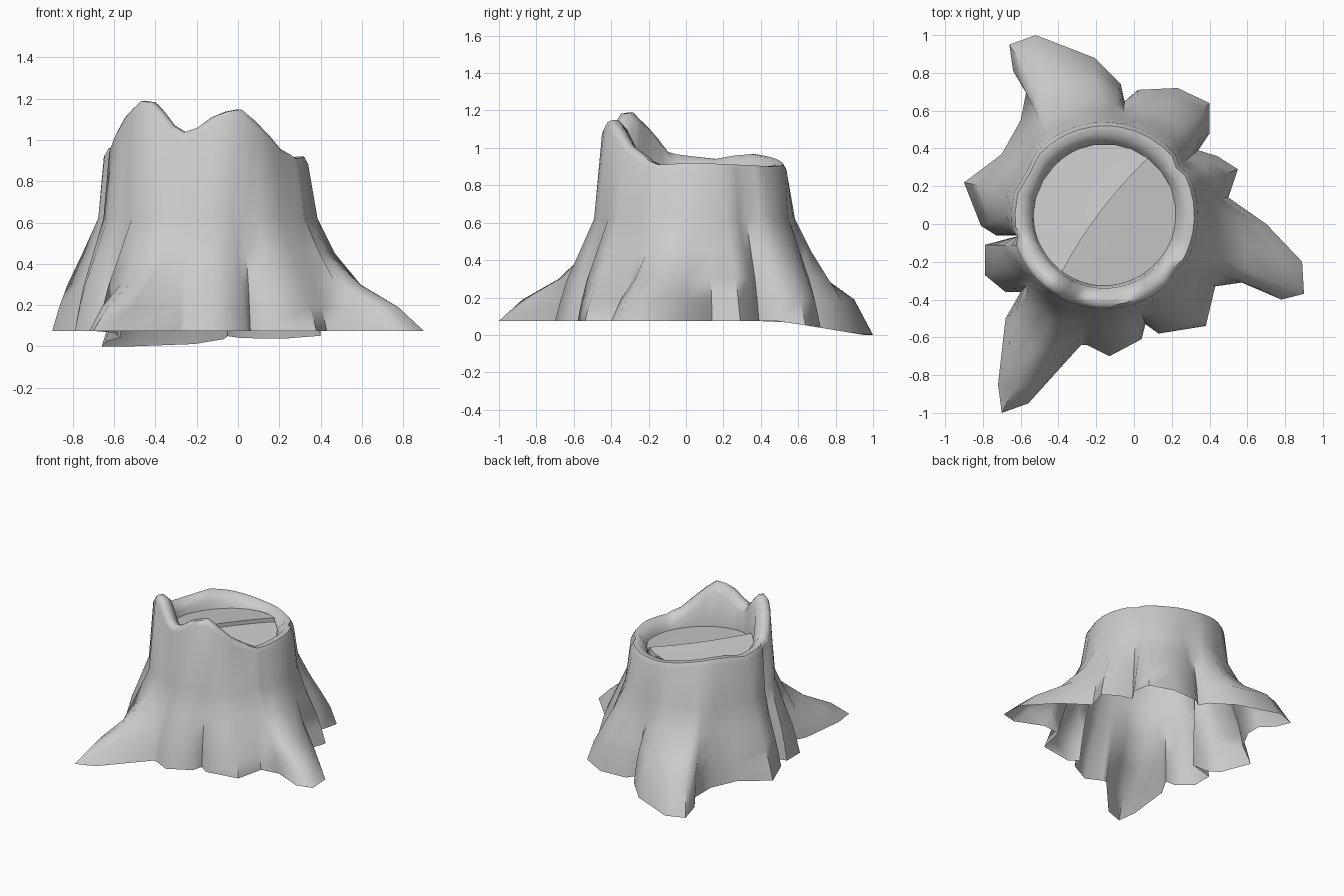
import bpy, bmesh, math

if "Cube" in bpy.data.objects:
    bpy.data.objects.remove(bpy.data.objects["Cube"])

CX, CY = -0.155, 0.045

# Ground outline of the flared roots, counter-clockwise from the right root tip
FOOT = [(.90, -.37), (.89, -.20), (.70, .0), (.50, .14), (.55, .29), (.44, .36), (.34, .39),
        (.40, .48), (.40, .64), (.23, .72), (.02, .71), (-.05, .65), (-.07, .74), (-.21, .88),
        (-.52, 1.0), (-.66, .95), (-.64, .81), (-.57, .70), (-.60, .55), (-.70, .37), (-.90, .22),
        (-.81, -.01), (-.73, -.06), (-.60, -.06), (-.79, -.11), (-.79, -.27), (-.68, -.36),
        (-.60, -.36), (-.68, -.50), (-.72, -.85), (-.70, -1.0), (-.56, -.95), (-.28, -.64),
        (-.25, -.64), (-.13, -.70), (.04, -.61), (.06, -.53), (.13, -.58), (.38, -.54),
        (.43, -.33), (.57, -.31), (.78, -.40)]
CREASES = {(.34, .39), (-.60, -.06), (-.70, .37), (.43, -.33)}

# Height of the broken rim by angle in degrees
RIM = [(-25, .91), (0, .92), (60, .90), (90, .91), (120, .95), (140, .97), (165, .94),
       (198, .97), (211, 1.09), (229, 1.19), (238, 1.18), (252, 1.05), (260, 1.03),
       (277, 1.13), (292, 1.15), (316, .98), (335, .91)]


def rim_height(deg):
    deg = (deg + 25) % 360 - 25
    for (a, za), (b, zb) in zip(RIM, RIM[1:]):
        if a <= deg <= b:
            return za + (zb - za) * (deg - a) / (b - a)
    return .91


def clamp(v):
    return max(0.0, min(1.0, v))


def finish(bm, name, angle):
    bmesh.ops.recalc_face_normals(bm, faces=bm.faces)
    mesh = bpy.data.meshes.new(name)
    bm.to_mesh(mesh)
    bm.free()
    ob = bpy.data.objects.new(name, mesh)
    bpy.context.collection.objects.link(ob)
    bpy.ops.object.select_all(action='DESELECT')
    ob.select_set(True)
    bpy.context.view_layer.objects.active = ob
    bpy.ops.object.shade_smooth_by_angle(angle=math.radians(angle))
    return ob


# Trunk angles: root angles spread out by averaging with the neighbours
n = len(FOOT)
ang = []
for x, y in FOOT:
    a = math.degrees(math.atan2(y - CY, x - CX))
    while ang and a < ang[-1] - 90:
        a += 360
    ang.append(a)
for _ in range(3):
    ang = [((ang[i - 1] - (360 if i == 0 else 0)) + 2 * ang[i]
            + ang[(i + 1) % n] + (360 if i == n - 1 else 0)) / 4 for i in range(n)]

# Bark shell: each column runs from the ground, up the root, over the rim and inside
LONG = [(.19, .79), (.30, .47), (.45, .20), (.62, .06)]
SHORT = [.88, .74, .47, .17]
LIP = [(0, -.035), (-.02, 0), (-.06, 0)]
bm = bmesh.new()
columns = []
for (fx, fy), deg in zip(FOOT, ang):
    a = math.radians(deg)
    r = .475 if (fx, fy) in CREASES else .495
    h = rim_height(deg)

    def at(rad, z):
        return (CX + rad * math.cos(a), CY + rad * math.sin(a), z)

    tx, ty, _ = at(r, 0)
    k = clamp((math.hypot(fx - tx, fy - ty) - .25) / .28)
    pts = [(fx, fy, .075 - .075 * clamp((fy - .5) / .45))]
    for (z, tl), ts in zip(LONG, SHORT):
        t = ts + (tl - ts) * k
        pts.append((tx + (fx - tx) * t, ty + (fy - ty) * t, z))
    pts += [at(r + d, h + dz) for d, dz in LIP]
    pts += [at(.385, h - .05), at(.37, .82)]
    columns.append([bm.verts.new(p) for p in pts])
for c, d in zip(columns, columns[1:] + columns[:1]):
    for j in range(len(c) - 1):
        bm.faces.new((c[j], d[j], d[j + 1], c[j + 1]))
finish(bm, "bark_shell", 58)


# Split heartwood: two sloping half discs meeting along a stepped diagonal crack
def half_disc(name, start, z_split, z_edge, bow):
    bm = bmesh.new()
    rows = []
    s = math.radians(start)
    for i in range(13):
        b = math.radians(15 * i)
        u, v = math.cos(b), math.sin(b)
        off = bow * v * v
        ring = []
        for t, z in ((0, .82), (0, z_split), (.5, None), (1, None)):
            w = off + (v - off) * t
            if z is None:
                z = z_split + (z_edge - z_split) * w
            ring.append((CX + .38 * (u * math.cos(s) - w * math.sin(s)),
                         CY + .38 * (u * math.sin(s) + w * math.cos(s)), z))
        rows.append([bm.verts.new(p) for p in ring])
    for p, q in zip(rows, rows[1:]):
        for j in range(3):
            bm.faces.new((p[j], q[j], q[j + 1], p[j + 1]))
    bmesh.ops.remove_doubles(bm, verts=bm.verts, dist=.0005)
    finish(bm, name, 35)


half_disc("heartwood_back_left", 53, .90, .85, .08)
half_disc("heartwood_front_right", 233, .87, .83, -.08)
